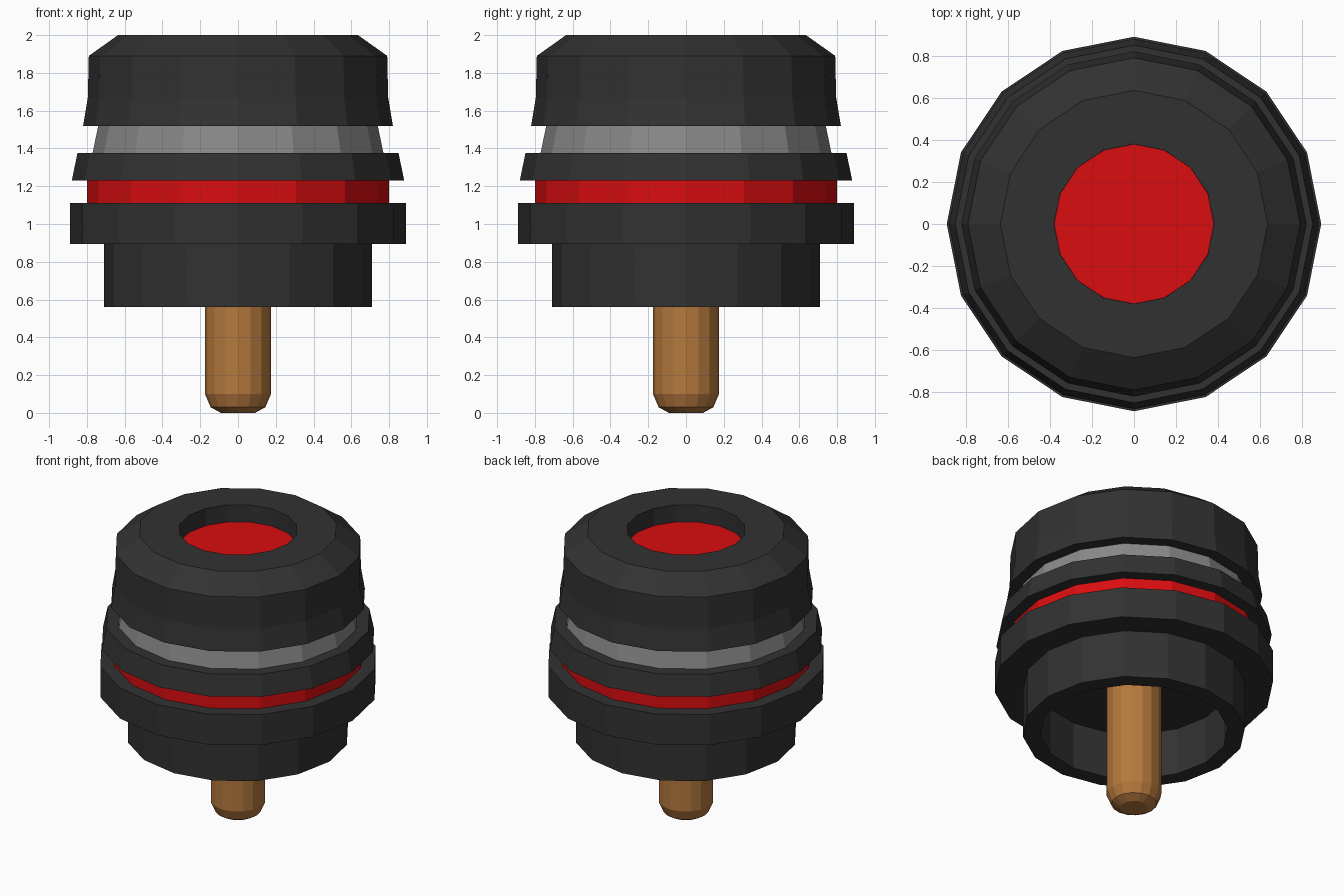
import bpy
import bmesh
from math import cos, sin, tau

SIDES = 16

default = bpy.data.objects.get("Cube")
if default:
    bpy.data.objects.remove(default, do_unlink=True)


def make_material(name, rgb):
    mat = bpy.data.materials.new(name)
    mat.use_nodes = True
    mat.diffuse_color = (*rgb, 1)
    mat.node_tree.nodes["Principled BSDF"].inputs["Base Color"].default_value = (*rgb, 1)
    return mat


black = make_material("black", (0.031, 0.031, 0.031))
red = make_material("red", (0.70, 0.004, 0.005))
grey = make_material("grey", (0.25, 0.25, 0.25))
copper = make_material("copper", (0.46, 0.19, 0.047))


def turn(name, mat, profile):
    """Revolve (radius, height) points, bottom to top, and cap both ends."""
    bm = bmesh.new()
    rings = [[bm.verts.new((r * cos(tau * i / SIDES), r * sin(tau * i / SIDES), z))
              for i in range(SIDES)] for r, z in profile]
    for low, high in zip(rings, rings[1:]):
        for i in range(SIDES):
            j = (i + 1) % SIDES
            bm.faces.new((low[i], low[j], high[j], high[i]))
    bm.faces.new(rings[0][::-1])
    bm.faces.new(rings[-1])
    bmesh.ops.recalc_face_normals(bm, faces=bm.faces)
    mesh = bpy.data.meshes.new(name)
    bm.to_mesh(mesh)
    bm.free()
    mesh.materials.append(mat)
    obj = bpy.data.objects.new(name, mesh)
    bpy.context.collection.objects.link(obj)
    return obj


# Contact pin with a rounded tip, running up into the body
turn("pin", copper, [(0.09, 0), (0.145, 0.03), (0.175, 0.10), (0.175, 0.92)])

# Hollow skirt and wide flange, with the skirt's ceiling as first cap
turn("skirt_and_flange", black,
     [(0.60, 0.89), (0.60, 0.56), (0.71, 0.56), (0.71, 0.895), (0.89, 0.895), (0.89, 1.11)])

# Stacked bands
turn("red_band", red, [(0.80, 1.11), (0.80, 1.23)])
turn("middle_ring", black, [(0.88, 1.23), (0.85, 1.375)])
turn("grey_band", grey, [(0.77, 1.375), (0.74, 1.52)])

# Chamfered cap with a recess in its top
turn("cap", black,
     [(0.82, 1.52), (0.795, 1.67), (0.79, 1.89), (0.635, 2.0), (0.38, 2.0), (0.38, 1.87)])

# Coloured floor of the recess
turn("recess_disc", red, [(0.379, 1.872), (0.379, 1.88)])
